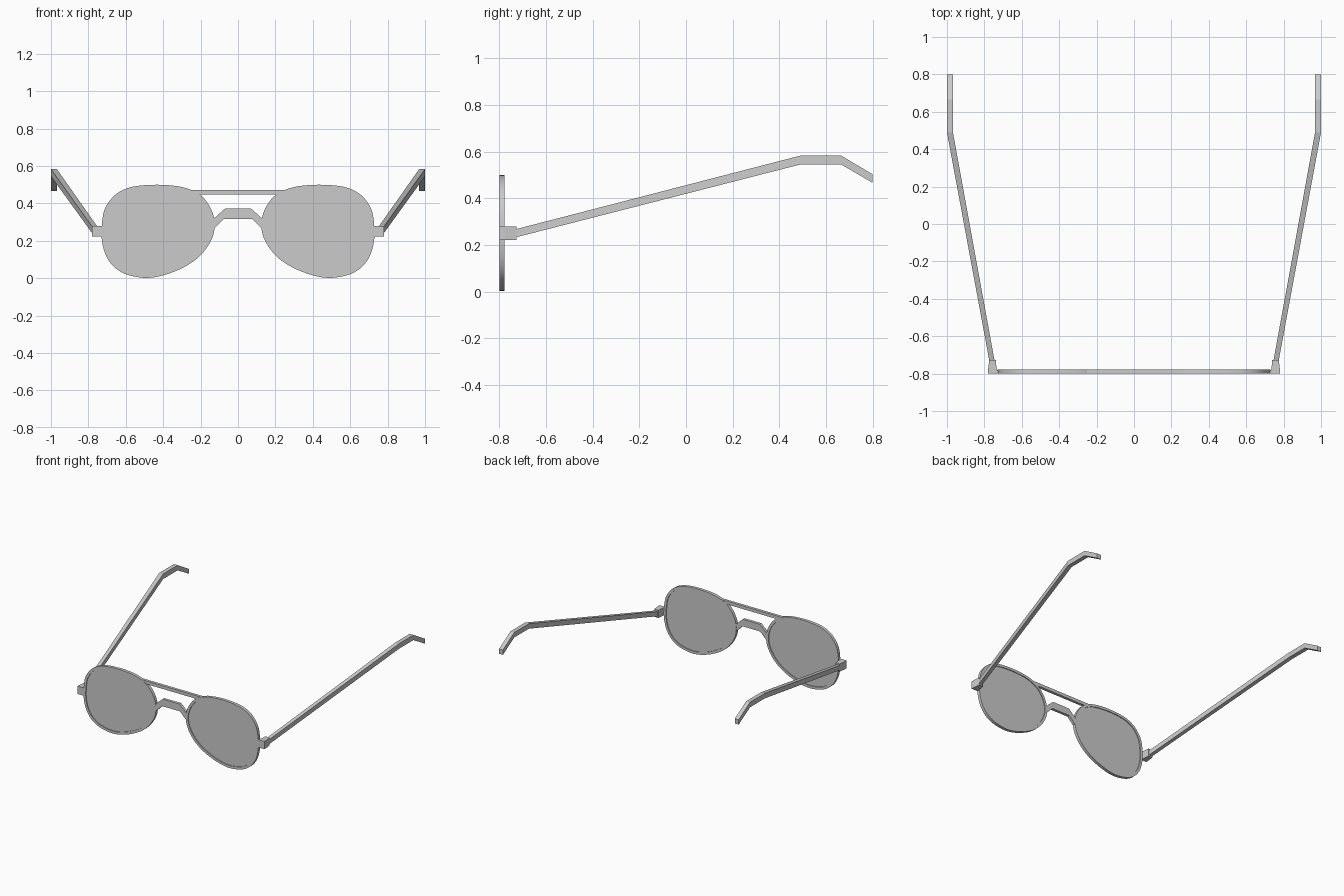
import bpy
import bmesh
import math
from mathutils import Vector

cube = bpy.data.objects.get("Cube")
if cube:
    bpy.data.objects.remove(cube, do_unlink=True)

FRONT, BACK = -0.80, -0.777
RIM = 0.019

grey = bpy.data.materials.new("light grey")
grey.use_nodes = True
colour = (0.6, 0.6, 0.6, 1)
grey.diffuse_color = colour
grey.node_tree.nodes["Principled BSDF"].inputs["Base Color"].default_value = colour


def loft(name, rings, closed=False, smooth=False):
    """Skin a row of equal rings; cap the ends or join last to first."""
    bm = bmesh.new()
    rows = [[bm.verts.new(p) for p in ring] for ring in rings]
    count = len(rows[0])
    pairs = list(zip(rows, rows[1:]))
    if closed:
        pairs.append((rows[-1], rows[0]))
    for a, b in pairs:
        for i in range(count):
            j = (i + 1) % count
            bm.faces.new((a[i], a[j], b[j], b[i]))
    if not closed:
        bm.faces.new(rows[0])
        bm.faces.new(rows[-1])
    bmesh.ops.recalc_face_normals(bm, faces=bm.faces)
    mesh = bpy.data.meshes.new(name)
    bm.to_mesh(mesh)
    bm.free()
    mesh.materials.append(grey)
    obj = bpy.data.objects.new(name, mesh)
    bpy.context.collection.objects.link(obj)
    if smooth:
        bpy.ops.object.select_all(action="DESELECT")
        obj.select_set(True)
        bpy.context.view_layer.objects.active = obj
        bpy.ops.object.shade_smooth_by_angle(angle=math.radians(30))
    return obj


def plate(name, outline, y0, y1, smooth=False):
    """Extrude an x-z outline along y."""
    return loft(name, [[(x, y, z) for x, z in outline] for y in (y0, y1)], smooth=smooth)


def smooth_loop(points, steps):
    """Closed Catmull-Rom curve through the points."""
    pts = [Vector(p) for p in points]
    n = len(pts)
    out = []
    for i in range(n):
        a, b, c, d = (pts[(i + k) % n] for k in (-1, 0, 1, 2))
        for s in range(steps):
            t = s / steps
            out.append(0.5 * (2 * b + (c - a) * t + (2 * a - 5 * b + 4 * c - d) * t ** 2
                              + (3 * b - a - 3 * c + d) * t ** 3))
    return out


def inset(loop, amount):
    """Move a clockwise loop inwards by the given amount."""
    out = []
    for i, p in enumerate(loop):
        t = (loop[(i + 1) % len(loop)] - loop[i - 1]).normalized()
        out.append(p + Vector((t.y, -t.x)) * amount)
    return out


# Teardrop outline of one rim, clockwise from the top
outline = smooth_loop([
    (0.43, 0.50), (0.564, 0.489), (0.645, 0.455), (0.695, 0.402), (0.72, 0.345),
    (0.73, 0.25), (0.724, 0.18), (0.703, 0.115), (0.66, 0.058), (0.59, 0.018),
    (0.479, 0.002), (0.366, 0.026), (0.259, 0.076), (0.188, 0.136), (0.142, 0.206),
    (0.125, 0.27), (0.131, 0.335), (0.158, 0.395), (0.206, 0.448), (0.296, 0.487)], 4)
inner = inset(outline, RIM)
lens_edge = inset(outline, RIM * 0.6)

# Temple stations: y, inner x, outer x, bottom z, top z
stations = [(-0.74, 0.744, 0.772, 0.23, 0.265), (0.49, 0.968, 1.0, 0.545, 0.583),
            (0.665, 0.968, 1.0, 0.545, 0.583), (0.80, 0.968, 1.0, 0.466, 0.503)]

# Hinge block stations in the same order
hinge = [(FRONT, 0.718, 0.78, 0.222, 0.28), (-0.775, 0.735, 0.78, 0.222, 0.28),
         (-0.727, 0.739, 0.774, 0.222, 0.28)]


def box_rings(rows, side):
    return [[(side * x0, y, z0), (side * x1, y, z0), (side * x1, y, z1), (side * x0, y, z1)]
            for y, x0, x1, z0, z1 in rows]


for side, label in ((1, "left"), (-1, "right")):
    # Rim: rectangular section swept round the outline
    rings = [[(side * o.x, FRONT, o.y), (side * o.x, BACK, o.y),
              (side * i.x, BACK, i.y), (side * i.x, FRONT, i.y)]
             for o, i in zip(outline, inner)]
    loft(label + "_rim", rings, closed=True, smooth=True)
    # Lens, seated in the middle of the rim
    plate(label + "_lens", [(side * p.x, p.y) for p in lens_edge], -0.794, -0.783, smooth=True)
    # Hinge and temple arm
    loft(label + "_hinge", box_rings(hinge, side))
    loft(label + "_temple", box_rings(stations, side))

# Straight bar across the top
plate("top_bar", [(-0.25, 0.473), (0.25, 0.473), (0.212, 0.449), (-0.212, 0.449)],
      FRONT + 0.001, BACK - 0.001)

# Arched nose bridge
half = [(0.07, 0.372), (0.131, 0.318), (0.128, 0.268), (0.12, 0.272), (0.075, 0.318)]
plate("nose_bridge", half + [(-x, z) for x, z in reversed(half)], FRONT + 0.001, BACK - 0.001)
